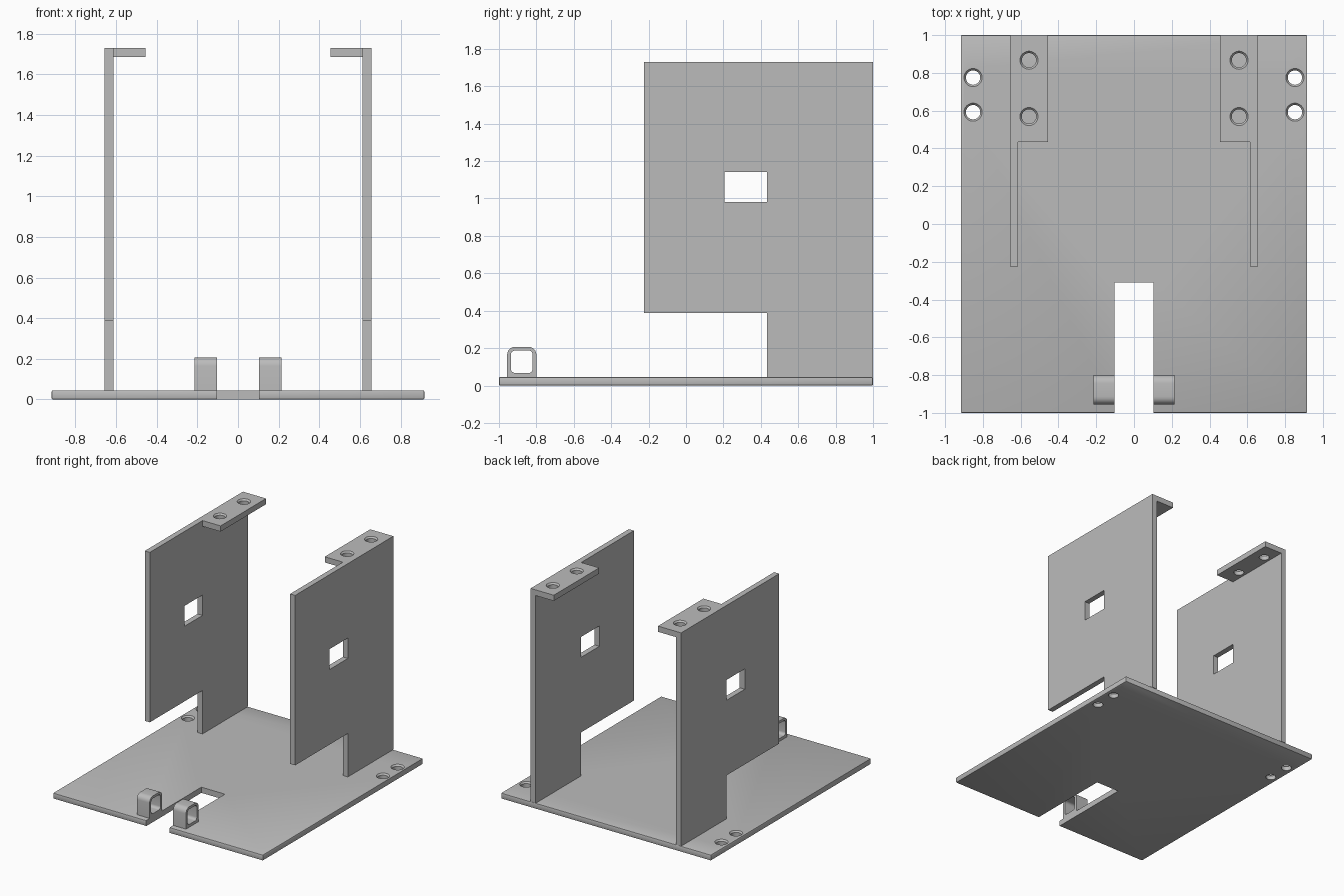
import bpy, bmesh, math

if "Cube" in bpy.data.objects:
    bpy.data.objects.remove(bpy.data.objects["Cube"])

T = 0.045          # sheet thickness
TOP = 1.73         # height of the side panels

grey = bpy.data.materials.new("light grey")
grey.diffuse_color = (0.5, 0.5, 0.5, 1)
grey.use_nodes = True
grey.node_tree.nodes["Principled BSDF"].inputs["Base Color"].default_value = grey.diffuse_color


def finish(name, bm):
    bmesh.ops.recalc_face_normals(bm, faces=bm.faces)
    me = bpy.data.meshes.new(name)
    bm.to_mesh(me)
    bm.free()
    me.materials.append(grey)
    ob = bpy.data.objects.new(name, me)
    bpy.context.collection.objects.link(ob)
    return ob


def prism(name, pts, axis, lo, hi):
    """Extrude a flat outline along x (points are y, z) or z (points are x, y)."""
    bm = bmesh.new()
    place = (lambda a, b, t: (t, a, b)) if axis == "x" else (lambda a, b, t: (a, b, t))
    rings = [[bm.verts.new(place(a, b, t)) for a, b in pts] for t in (lo, hi)]
    n = len(pts)
    for ring in rings:
        bm.faces.new(ring)
    for i in range(n):
        j = (i + 1) % n
        bm.faces.new((rings[0][i], rings[0][j], rings[1][j], rings[1][i]))
    return finish(name, bm)


def rect(a0, a1, b0, b1):
    return [(a0, b0), (a1, b0), (a1, b1), (a0, b1)]


def rounded(a0, a1, b0, b1, r_low, r_top, steps=6):
    """Rectangle with rounded lower and upper corners."""
    pts = []
    corners = ((a0, b0, 1, 1, r_low, 180), (a1, b0, -1, 1, r_low, 270),
               (a1, b1, -1, -1, r_top, 0), (a0, b1, 1, -1, r_top, 90))
    for a, b, sa, sb, r, start in corners:
        for i in range(steps + 1 if r else 1):
            t = math.radians(start + 90 * i / steps)
            pts.append((a + sa * r + r * math.cos(t), b + sb * r + r * math.sin(t)))
    return pts


def hole(x, y, top, r=0.038, rim=0.048):
    """Cutter for a round hole with a chamfered upper rim."""
    bm = bmesh.new()
    n, rings = 32, []
    for z, rad in ((top - 0.1, r), (top - 0.012, r), (top, rim), (top + 0.02, rim)):
        rings.append([bm.verts.new((x + rad * math.cos(2 * math.pi * i / n),
                                    y + rad * math.sin(2 * math.pi * i / n), z))
                      for i in range(n)])
    for lo, hi in zip(rings, rings[1:]):
        for i in range(n):
            j = (i + 1) % n
            bm.faces.new((lo[i], lo[j], hi[j], hi[i]))
    bm.faces.new(rings[0])
    bm.faces.new(rings[-1])
    return finish("hole_cutter", bm)


def apply(ob, mod):
    bpy.context.view_layer.objects.active = ob
    bpy.ops.object.modifier_apply(modifier=mod.name)


def cut(ob, cutter):
    mod = ob.modifiers.new("cut", "BOOLEAN")
    mod.operation, mod.solver, mod.object = "DIFFERENCE", "EXACT", cutter
    apply(ob, mod)
    bpy.data.objects.remove(cutter)


def smooth(ob):
    bpy.ops.object.select_all(action="DESELECT")
    ob.select_set(True)
    bpy.context.view_layer.objects.active = ob
    bpy.ops.object.shade_smooth_by_angle(angle=math.radians(30))


# Base plate with softened edges, front slot and four mounting holes
base = prism("base_plate", rect(-0.917, 0.917, -1, 1), "z", 0, T)
bev = base.modifiers.new("soft_edges", "BEVEL")
bev.width, bev.segments = 0.006, 2
apply(base, bev)
cut(base, prism("slot_cutter", rect(-0.103, 0.103, -1.1, -0.31), "z", -0.1, 0.2))
for x in (-0.852, 0.852):
    for y in (0.592, 0.775):
        cut(base, hole(x, y, T))
smooth(base)

for s, side in ((-1, "left"), (1, "right")):
    # Upright panel, stepped at the lower front, with a window
    outline = [(0.433, T), (1, T), (1, TOP), (-0.225, TOP), (-0.225, 0.388), (0.433, 0.388)]
    panel = prism(side + "_panel", outline, "x", s * 0.613, s * 0.657)
    cut(panel, prism("window_cutter", rect(0.205, 0.433, 0.981, 1.142), "x", s * 0.5, s * 0.8))

    # Inward mounting flange on top, with two holes
    xs = sorted((s * 0.455, s * 0.613))
    flange = prism(side + "_flange", rect(*xs, 0.433, 1), "z", TOP - T, TOP)
    for y in (0.569, 0.867):
        cut(flange, hole(s * 0.556, y, TOP))
    smooth(flange)

    # Strap loop beside the slot
    loop = prism(side + "_loop", rounded(-0.956, -0.8, T, 0.207, 0, 0.042), "x", s * 0.103, s * 0.215)
    cut(loop, prism("loop_cutter", rounded(-0.936, -0.82, 0.067, 0.187, 0.022, 0.022),
                    "x", s * 0.05, s * 0.3))
    smooth(loop)
